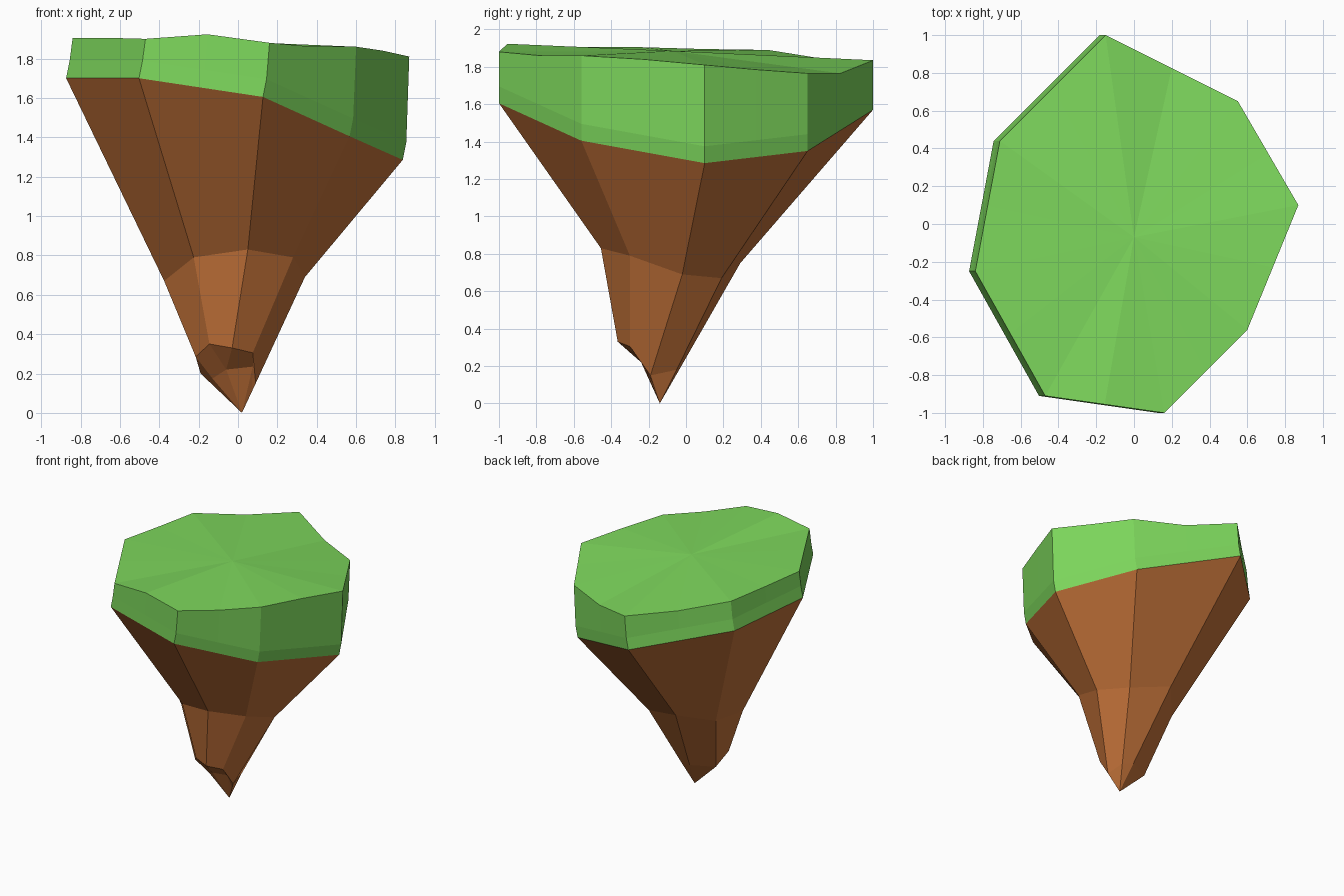
import bpy
import bmesh
from mathutils import Vector

cube = bpy.data.objects.get("Cube")
if cube:
    bpy.data.objects.remove(cube, do_unlink=True)


def make_material(name, colour):
    mat = bpy.data.materials.new(name)
    mat.use_nodes = True
    mat.diffuse_color = (*colour, 1)
    mat.node_tree.nodes["Principled BSDF"].inputs["Base Color"].default_value = (*colour, 1)
    return mat


def vectors(points):
    return [Vector(p) for p in points]


def with_midpoints(ring):
    """Insert a point halfway along every side of a closed ring."""
    result = []
    for i, point in enumerate(ring):
        result += [point, (point + ring[(i + 1) % len(ring)]) / 2]
    return result


def loft(name, rings, material, first_cap=None, last_cap=None):
    """Join rings with faces; close an end with a fan to a cap point."""
    bm = bmesh.new()
    rows = [[bm.verts.new(p) for p in ring] for ring in rings]
    count = len(rings[0])
    for upper, lower in zip(rows, rows[1:]):
        for i in range(count):
            j = (i + 1) % count
            bm.faces.new((upper[i], lower[i], lower[j], upper[j]))
    for row, cap, flip in ((rows[0], first_cap, False), (rows[-1], last_cap, True)):
        if cap is None:
            continue
        centre = bm.verts.new(cap)
        for i in range(count):
            pair = (row[i], row[(i + 1) % count])
            bm.faces.new((centre, *(reversed(pair) if flip else pair)))
    bmesh.ops.remove_doubles(bm, verts=bm.verts, dist=0.001)
    bmesh.ops.recalc_face_normals(bm, faces=bm.faces)
    mesh = bpy.data.meshes.new(name)
    bm.to_mesh(mesh)
    bm.free()
    mesh.materials.append(material)
    obj = bpy.data.objects.new(name, mesh)
    bpy.context.collection.objects.link(obj)
    return obj


grass = make_material("grass green", (0.205, 0.68, 0.107))
soil = make_material("soil brown", (0.54, 0.168, 0.041))

# Uneven eight-sided rim, counter-clockwise from the front corner
rim = vectors([(.16, -1, 1.88), (.6, -.56, 1.86), (.87, .1, 1.81), (.55, .65, 1.765),
               (-.15, 1, 1.835), (-.71, .44, 1.89), (-.84, -.25, 1.905), (-.47, -.91, 1.9)])
grass_base_heights = [1.605, 1.405, 1.285, 1.35, 1.57, 1.66, 1.7, 1.7]
side_heights = [1.86, 1.84, 1.785, 1.765, 1.845, 1.895, 1.905, 1.923]

# Grass cap: a bumpy top over a wall with a tucked-in lower lip
base = [Vector((p.x - .033, p.y, z)) for p, z in zip(rim, grass_base_heights)]
lip = [Vector((p.x - .015, p.y, z + .09)) for p, z in zip(rim, grass_base_heights)]
top = with_midpoints(rim)
for point, height in zip(top[1::2], side_heights):
    point.z = height
loft("grass_cap", [top, with_midpoints(lip), with_midpoints(base)], grass,
     first_cap=Vector((0, -.07, 1.885)))

# Earth: tapers to a waist, then to a notched point
tip = Vector((.02, -.14, 0))
waist = vectors([(.05, -.455, .83), (.28, -.3, .79), (.34, -.02, .69), (.2, .19, .67),
                 (-.11, .29, .75), (-.31, .06, .67), (-.375, -.19, .67), (-.225, -.39, .79)])
ledge = vectors([(-.03, -.365, .33), (.075, -.3, .305), (.09, -.19, .15), (.07, -.05, .18),
                 (-.015, -.025, .2), (-.19, -.11, .2), (-.215, -.24, .285), (-.145, -.33, .35)])
notch = Vector((-.06, -.24, .22))
point_ring = [p.lerp(tip, .3) for p in ledge]
point_ring[0] = point_ring[7] = notch
point_ring[1] = Vector((.075, -.24, .235))
point_ring[6] = Vector((-.13, -.18, .175))
loft("earth_body", [base, waist, ledge, point_ring], soil, last_cap=tip)
